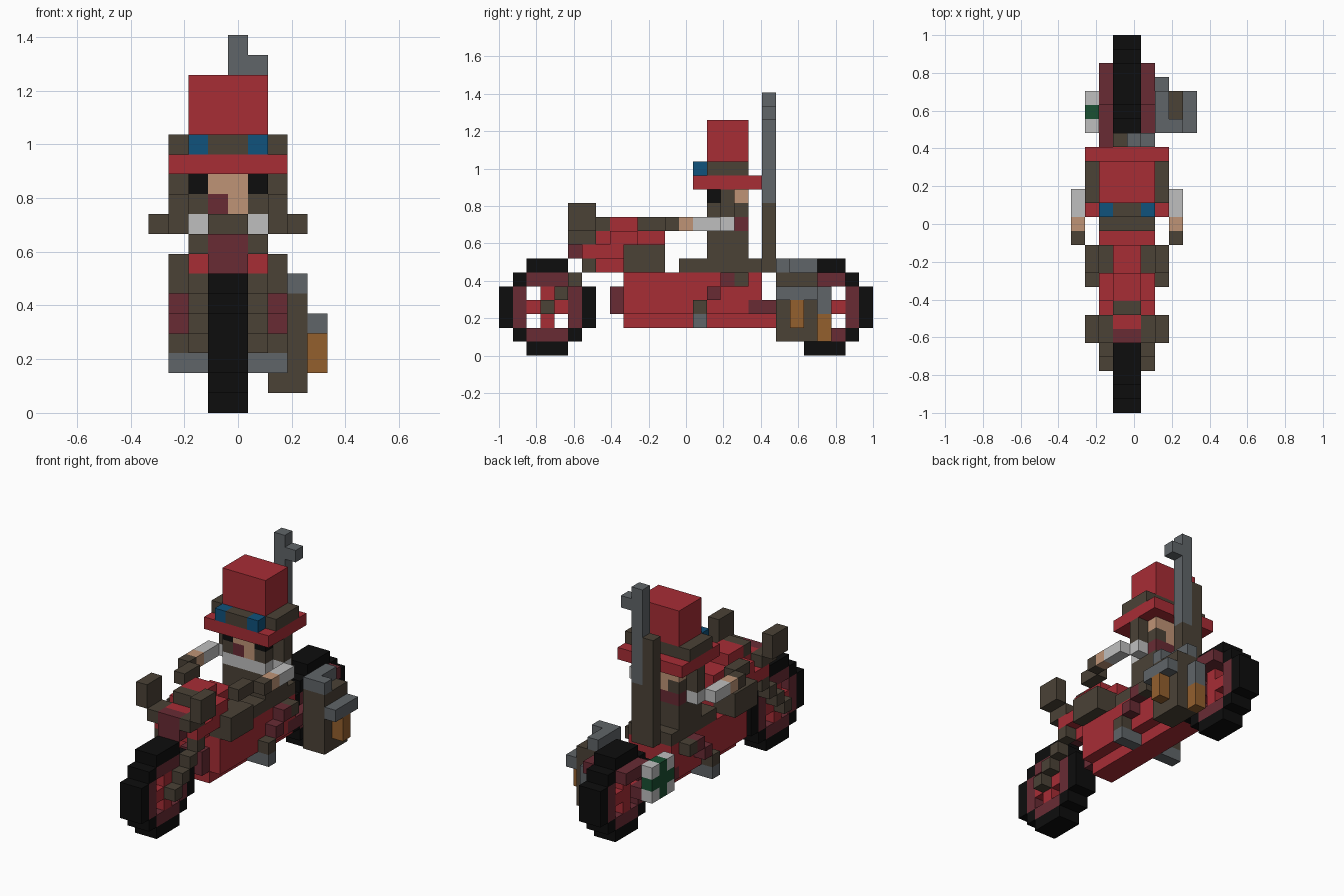
import bpy
import bmesh
from mathutils import Vector, Matrix

cube = bpy.data.objects.get("Cube")
if cube:
    bpy.data.objects.remove(cube, do_unlink=True)

UNIT = 2 / 27                       # edge of one block
ORIGIN = Vector((-4.5, -13.5, 0))   # corner of the block grid


def make_material(name, r, g, b):
    mat = bpy.data.materials.new(name)
    mat.use_nodes = True
    colour = (r, g, b, 1)
    mat.diffuse_color = colour
    mat.node_tree.nodes["Principled BSDF"].inputs["Base Color"].default_value = colour
    return mat


red = make_material("bright red", .39, .026, .036)
maroon = make_material("maroon", .14, .024, .034)
brown = make_material("dark brown", .07, .054, .037)
grey = make_material("steel grey", .117, .13, .14)
black = make_material("rubber black", .004, .004, .004)
skin = make_material("skin tan", .52, .295, .18)
white = make_material("off white", .52, .52, .52)
gold = make_material("ochre", .295, .115, .027)
blue = make_material("lens blue", .005, .084, .2)
green = make_material("dark green", .01, .08, .032)


def part(name, mat, *boxes, mirror=False):
    """Object made of boxes, each given as (x, x end, y, y end, z, z end)."""
    boxes = list(boxes)
    if mirror:
        boxes += [(8 - b[1], 8 - b[0]) + tuple(b[2:]) for b in boxes]
    bm = bmesh.new()
    for x, x_end, y, y_end, z, z_end in boxes:
        low, high = Vector((x, y, z)), Vector((x_end, y_end, z_end))
        centre = ((low + high) / 2 + ORIGIN) * UNIT
        size = (high - low) * UNIT
        bmesh.ops.create_cube(bm, size=1, matrix=Matrix.Translation(centre) @ Matrix.Diagonal(size.to_4d()))
    mesh = bpy.data.meshes.new(name)
    bm.to_mesh(mesh)
    bm.free()
    mesh.materials.append(mat)
    obj = bpy.data.objects.new(name, mesh)
    bpy.context.collection.objects.link(obj)
    return obj


def wheel(name, start):
    """Blocky wheel: tyre ring, rim ring and a cross of spokes."""
    tyre, rim, spokes = [], [], []
    for j in range(7):
        for k in range(7):
            a, b = sorted((abs(j - 3), abs(k - 3)))
            cell = (3, 5, start + j, start + j + 1, k, k + 1)
            if (b == 3 and a < 2) or (a == b == 2):
                tyre.append(cell)
            elif b == 2:
                rim.append(cell)
            elif b < 2 and a == 0:
                spokes.append(cell)
    part(name + "_tyre", black, *tyre)
    part(name + "_rim", maroon, *rim)
    part(name + "_spokes", red, *spokes)


wheel("front_wheel", 0)
wheel("rear_wheel", 20)

# Front fork: diagonal steps on both sides of the wheel
part("front_fork", brown, *[(2, 3, s, s + 1, s, s + 1) for s in range(3, 7)], mirror=True)

# Headlamp, mirrors and handlebar
part("headlamp", maroon, (3, 5, 5, 6, 7, 9))
part("mirror_stalks", brown, (2, 3, 5, 7, 8, 9), mirror=True)
part("mirrors", brown, (1, 2, 5, 7, 9, 11), mirror=True)
part("gauge", brown, (3, 5, 7, 8, 9, 10))
part("handlebar", brown, (1, 2, 10, 12, 9, 10), (0, 1, 12, 13, 9, 10), mirror=True)

# Fuel tank and side blocks
part("tank_base", red, (3, 5, 7, 12, 6, 7), (2, 6, 6, 9, 7, 8), (3, 5, 9, 12, 7, 8))
part("tank_top", red, (3, 5, 6, 12, 8, 9), (2, 6, 8, 10, 8, 9), (3, 5, 8, 10, 9, 10))
part("engine_sides", brown, (1, 3, 9, 12, 6, 8), mirror=True)

# Main body
part("body_keel", red, (3, 5, 9, 20, 2, 3))
part("body", red, (2, 6, 9, 18, 3, 6), (2, 6, 18, 19, 4, 6))
part("body_nose", maroon, (3, 5, 8, 9, 3, 5))
part("swing_arm", maroon, (2, 3, 18, 23, 3, 4), mirror=True)
part("rear_fender", maroon, (2, 3, 22, 25, 5, 6), mirror=True)
part("body_tail", red, (3, 5, 18, 20, 3, 4))

# Rider legs, boots and foot pegs
part("thighs", brown, (2, 6, 13, 15, 6, 7), (2, 6, 18, 19, 6, 7))
part("hips", brown, (1, 2, 17, 18, 5, 6), mirror=True)
part("trousers", maroon, (1, 2, 16, 17, 5, 6), (1, 2, 15, 16, 4, 5), mirror=True)
part("boots", brown, (1, 2, 14, 15, 3, 4), mirror=True)
part("foot_pegs", grey, (1, 3, 14, 15, 2, 3), mirror=True)

# Rider torso and arms
part("coat", brown, (2, 6, 15, 18, 6, 9), (2, 6, 16, 17, 9, 10))
part("collar", white, (2, 6, 15, 16, 9, 10))
part("scarf", maroon, (2, 6, 17, 18, 9, 10))
part("sleeves", white, (0, 1, 14, 16, 9, 10), (1, 2, 16, 17, 9, 10), mirror=True)
part("hands", skin, (0, 1, 13, 14, 9, 10), mirror=True)

# Rider head
part("face", skin, (3, 5, 15, 18, 11, 12), (3, 5, 16, 18, 10, 11), (4, 5, 15, 16, 10, 11))
part("head_sides", skin, (2, 3, 16, 18, 11, 12), mirror=True)
part("eyes", black, (2, 3, 15, 16, 11, 12), mirror=True)
part("mouth", maroon, (3, 4, 15, 16, 10, 11))
part("beard", brown, (2, 3, 15, 18, 10, 11), mirror=True)
part("sideburns", brown, (1, 2, 16, 17, 10, 12), mirror=True)

# Top hat with goggles
part("hat_brim", red, (1, 7, 14, 19, 12, 13))
part("hat_band", brown, (1, 7, 15, 18, 13, 14))
part("hat_crown", red, (2, 6, 15, 18, 14, 17))
part("goggle_lenses", blue, (2, 3, 14, 15, 13, 14), mirror=True)
part("goggle_bridge", brown, (3, 5, 14, 15, 13, 14))

# Long pipe and sheath on the back
part("back_pipe", grey, (4, 5, 19, 20, 11, 19), (5, 6, 19, 20, 17, 18))
part("pipe_grip", brown, (4, 5, 19, 20, 6, 11))
part("back_sheath", brown, (3, 4, 19, 20, 6, 15))

# Left saddlebag with bottles
part("saddlebag", brown, (6, 8, 20, 23, 1, 6))
part("saddlebag_lid", grey, (6, 7, 20, 23, 6, 7), (7, 8, 20, 21, 6, 7))
part("side_bottle_cap", grey, (8, 9, 20, 23, 4, 5))
part("side_bottle", gold, (8, 9, 21, 22, 2, 4))
part("rear_bottle_cap", grey, (6, 7, 23, 24, 3, 5))
part("rear_bottle", gold, (6, 7, 23, 24, 1, 3))

# Right first aid box: green cross with white corners
part("aid_box_cross", green, (1, 2, 21, 22, 3, 6), (1, 2, 20, 21, 4, 5), (1, 2, 22, 23, 4, 5))
part("aid_box_corners", white, *[(1, 2, y, y + 1, z, z + 1) for y in (20, 22) for z in (3, 5)])
